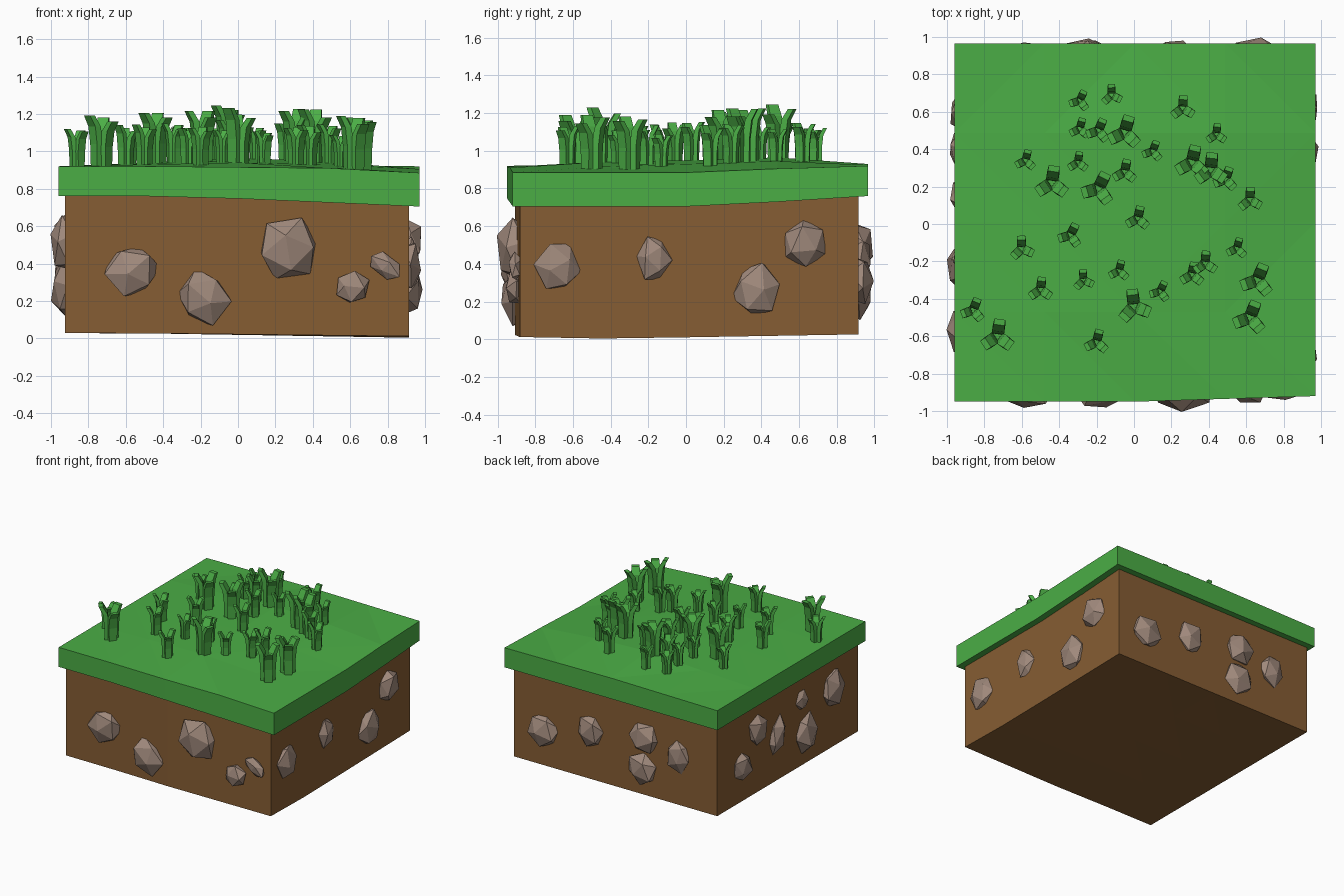
import bpy, bmesh, math, random
from mathutils import Vector, Matrix, Euler

if "Cube" in bpy.data.objects:
    bpy.data.objects.remove(bpy.data.objects["Cube"])

random.seed(7)


def material(name, col):
    m = bpy.data.materials.new(name)
    m.diffuse_color = (*col, 1)
    m.use_nodes = True
    m.node_tree.nodes["Principled BSDF"].inputs["Base Color"].default_value = m.diffuse_color
    return m


GRASS = material("grass_green", (0.07, 0.42, 0.06))
SOIL = material("soil_brown", (0.24, 0.11, 0.033))
STONE = material("stone_grey_brown", (0.35, 0.25, 0.20))


def finish(bm, name, mat):
    bmesh.ops.recalc_face_normals(bm, faces=bm.faces[:])
    me = bpy.data.meshes.new(name)
    bm.to_mesh(me)
    bm.free()
    me.materials.append(mat)
    ob = bpy.data.objects.new(name, me)
    bpy.context.collection.objects.link(ob)
    return ob


# Turf height: rows run front to back, columns left to right
TOP = [[.92, .92, .915, .91, .885],
       [.92, .93, .94, .915, .885],
       [.92, .935, .95, .93, .885],
       [.92, .94, .965, .945, .905],
       [.92, .925, .93, .925, .92]]


def height(u, v):
    a, b = (min(max((t + 1) * 2, 0), 3.999) for t in (u, v))
    i, j = int(a), int(b)
    a, b = a - i, b - j
    lo = TOP[j][i] * (1 - a) + TOP[j][i + 1] * a
    hi = TOP[j + 1][i] * (1 - a) + TOP[j + 1][i + 1] * a
    return lo * (1 - b) + hi * b


def edge_low(u, v):
    # underside of the turf sinks toward the front right
    return 0.76 - 0.055 * max(0, (u + 0.3) / 1.3) * min(1, max(0, (1 - v) / 0.9))


def warped_block(name, mat, shape):
    bm = bmesh.new()
    bmesh.ops.create_cube(bm, size=2)
    flat = [e for e in bm.edges if abs(e.verts[0].co.z - e.verts[1].co.z) < 0.1]
    bmesh.ops.subdivide_edges(bm, edges=flat, cuts=3, use_grid_fill=True)
    for v in bm.verts:
        v.co = shape(*v.co)
    bmesh.ops.triangulate(bm, faces=[f for f in bm.faces if abs(f.normal.z) > 0.5])
    return finish(bm, name, mat)


def turf_shape(u, v, w):
    x = 0.005 + 0.965 * u
    y = 0.008 + 0.958 * v
    if v < -0.9:
        y += 0.03 * max(0, u)
    z = height(u, v) if w > 0 else edge_low(u, v)
    return Vector((x, y, z))


def soil_shape(u, v, w):
    x = -0.005 + 0.92 * u
    y = 0.005 + 0.912 * v
    if v < -0.9:
        y += 0.025 * max(0, u)
    z = 0.80 if w > 0 else 0.028 - 0.025 * max(0, (u + 0.6) / 1.6) * (1 - 0.9 * abs(v + 0.45) / 1.45)
    return Vector((x, y, z))


warped_block("turf_slab", GRASS, turf_shape)
warped_block("soil_block", SOIL, soil_shape)


# Grass tufts: three bent blades each
def blade(bm, base, ang, s, tall):
    out = Vector((math.cos(ang), math.sin(ang), 0))
    side = Vector((-out.y, out.x, 0))
    rings = []
    for z, o, w, t in ((-0.03, .03, .030, .019), (.12, .032, .034, .019),
                       (.22, .045, .034, .018), (.28, .078, .030, .016)):
        c = base + out * o * s + Vector((0, 0, z * s * (tall if z > 0 else 1)))
        rings.append([bm.verts.new(c + side * (a * w * s) + out * (b * t * s))
                      for a, b in ((-1, -1), (1, -1), (1, 1), (-1, 1))])
    for r, q in zip(rings, rings[1:]):
        for i in range(4):
            k = (i + 1) % 4
            bm.faces.new((r[i], r[k], q[k], q[i]))
    bm.faces.new(rings[0][::-1])
    bm.faces.new(rings[-1])


LARGE = [(-.05, .49), (-.44, .22), (-.19, .19), (.31, .33), (.41, .29), (0, -.44),
         (.66, -.30), (.62, -.50), (-.73, -.60)]
MEDIUM = [(.26, .62), (-.05, .28), (.49, .24), (.62, .13), (.02, .03), (-.34, -.06),
          (-.60, -.13), (-.50, -.35), (.31, -.27), (.38, -.21), (-.20, -.63),
          (-.86, -.46), (-.19, .50)]
SMALL = [(-.29, .66), (-.12, .69), (-.29, .51), (.10, .39), (.44, .48), (-.58, .34),
         (-.30, .33), (-.27, -.30), (-.08, -.25), (.14, -.36), (.55, -.13)]
bm = bmesh.new()
for spots, s in ((LARGE, 0.98), (MEDIUM, 0.72), (SMALL, 0.62)):
    for x, y in spots:
        base = Vector((x, y, height(x / .965, y / .958)))
        turn = random.uniform(-0.3, 0.3)
        for deg, tall in ((80, 1.0), (212, 1.04), (322, 0.9)):
            blade(bm, base, math.radians(deg) + turn, s, tall * random.uniform(.93, 1.03))
finish(bm, "grass_tufts", GRASS)

# Stones per side: position along side, height, half width, half height, tilt
SIDES = {
    "front": (0, 1, .905, [(-.57, .36, .15, .15, 0), (-.18, .22, .15, .15, 0),
              (.27, .48, .17, .17, 0), (.61, .27, .10, .095, 0), (.785, .39, .105, .06, .6)]),
    "right": (90, 1, .915, [(-.68, .38, .12, .14, 0), (-.17, .43, .09, .13, 0),
              (.38, .26, .135, .15, 0), (.63, .51, .13, .14, 0)]),
    "back": (180, -1, .917, [(.65, .31, .14, .14, 0), (.22, .41, .125, .14, 0),
             (-.26, .49, .14, .13, 0), (-.25, .24, .14, .14, 0), (-.58, .43, .11, .14, 0)]),
    "left": (-90, -1, .925, [(.60, .31, .11, .12, 0), (.40, .54, .12, .14, 0),
             (.15, .40, .10, .16, .3), (-.23, .27, .14, .17, 0), (-.17, .57, .07, .09, 0),
             (-.57, .51, .14, .17, 0)]),
}
for side, (deg, sign, dist, stones) in SIDES.items():
    for n, (p, z, hw, hh, tilt) in enumerate(stones, 1):
        bm = bmesh.new()
        bmesh.ops.create_icosphere(bm, subdivisions=1, radius=1)
        spin = Euler([random.uniform(0, 6.28) for _ in range(3)]).to_matrix()
        roll = Matrix.Rotation(tilt, 3, 'Y')
        turn = Matrix.Rotation(math.radians(deg), 3, 'Z')
        deep = 0.55 * min(hw, hh) + 0.005
        for v in bm.verts:
            c = spin @ v.co * random.uniform(0.88, 1.1)
            c = roll @ Vector((c.x * hw, c.y * deep, c.z * hh))
            v.co = turn @ (c + Vector((sign * p, -dist, z)))
        finish(bm, f"{side}_stone_{n}", STONE)
